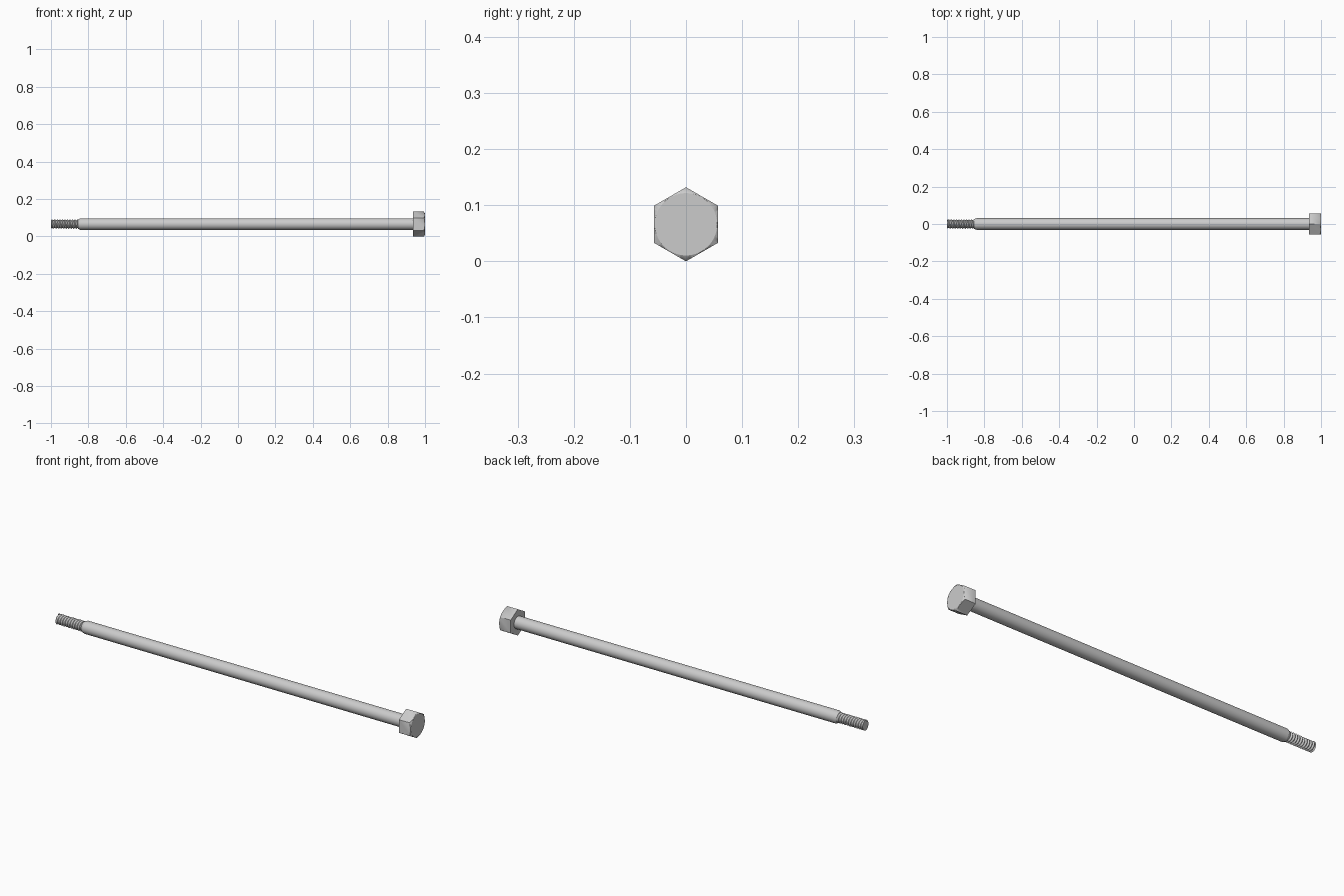
import bpy, bmesh, math

if "Cube" in bpy.data.objects:
    bpy.data.objects.remove(bpy.data.objects["Cube"])

CZ = 0.066          # height of the bolt axis
SEG = 48


def finish(name, bm, smooth=True):
    bmesh.ops.remove_doubles(bm, verts=bm.verts, dist=1e-6)
    bmesh.ops.recalc_face_normals(bm, faces=bm.faces)
    me = bpy.data.meshes.new(name)
    bm.to_mesh(me)
    bm.free()
    ob = bpy.data.objects.new(name, me)
    bpy.context.collection.objects.link(ob)
    if smooth:
        bpy.ops.object.select_all(action='DESELECT')
        ob.select_set(True)
        bpy.context.view_layer.objects.active = ob
        bpy.ops.object.shade_smooth_by_angle(angle=math.radians(20))
    return ob


def point(x, r, a):
    return (x, r * math.sin(a), CZ + r * math.cos(a))


def lathe(name, profile, seg=SEG):
    """Turned solid about the bolt axis from (x, radius) points, capped."""
    bm = bmesh.new()
    rings = [[bm.verts.new(point(x, r, 2 * math.pi * i / seg)) for i in range(seg)]
             for x, r in profile]
    for a, b in zip(rings, rings[1:]):
        for i in range(seg):
            j = (i + 1) % seg
            bm.faces.new((a[i], a[j], b[j], b[i]))
    bm.faces.new(rings[0])
    bm.faces.new(rings[-1])
    return finish(name, bm)


# Plain shank with tapered lower end
lathe("shank", [(-0.855, 0.0255), (-0.842, 0.031), (0.94, 0.031)])

# Thread: core plus a helical V ridge, trimmed flat at both ends
X0, X1, PITCH, ROOT, CREST, TS = -1.0, -0.85, 0.0135, 0.020, 0.0255, 32
lathe("thread_core", [(X0, ROOT), (X1, ROOT)], TS)
bm = bmesh.new()
turns = math.ceil((X1 - X0) / PITCH) + 2
roots, crests = [], []
for k in range(turns * TS + 1):
    a = 2 * math.pi * k / TS
    x = X0 + (k / TS - 1) * PITCH
    for row, r, dx in ((roots, ROOT, 0), (crests, CREST, PITCH / 2)):
        row.append(bm.verts.new(point(min(max(x + dx, X0), X1), r, a)))
for k in range(turns * TS):
    bm.faces.new((roots[k], roots[k + 1], crests[k + 1], crests[k]))
    if k + TS + 1 < len(roots):
        bm.faces.new((crests[k], crests[k + 1], roots[k + TS + 1], roots[k + TS]))
finish("thread_ridge", bm)

# Hexagonal head, corners turned down to arcs on the outer end
head = lathe("hex_head", [(0.935, 0.066), (1.0, 0.066)], 6)
cutter = lathe("head_chamfer_cutter",
               [(0.92, 0.08), (0.985, 0.08), (1.0, 0.0555), (1.001, 0.0555)], 96)
mod = head.modifiers.new("chamfer", 'BOOLEAN')
mod.operation = 'INTERSECT'
mod.solver = 'EXACT'
mod.object = cutter
bpy.context.view_layer.objects.active = head
bpy.ops.object.modifier_apply(modifier=mod.name)
bpy.data.objects.remove(cutter)
